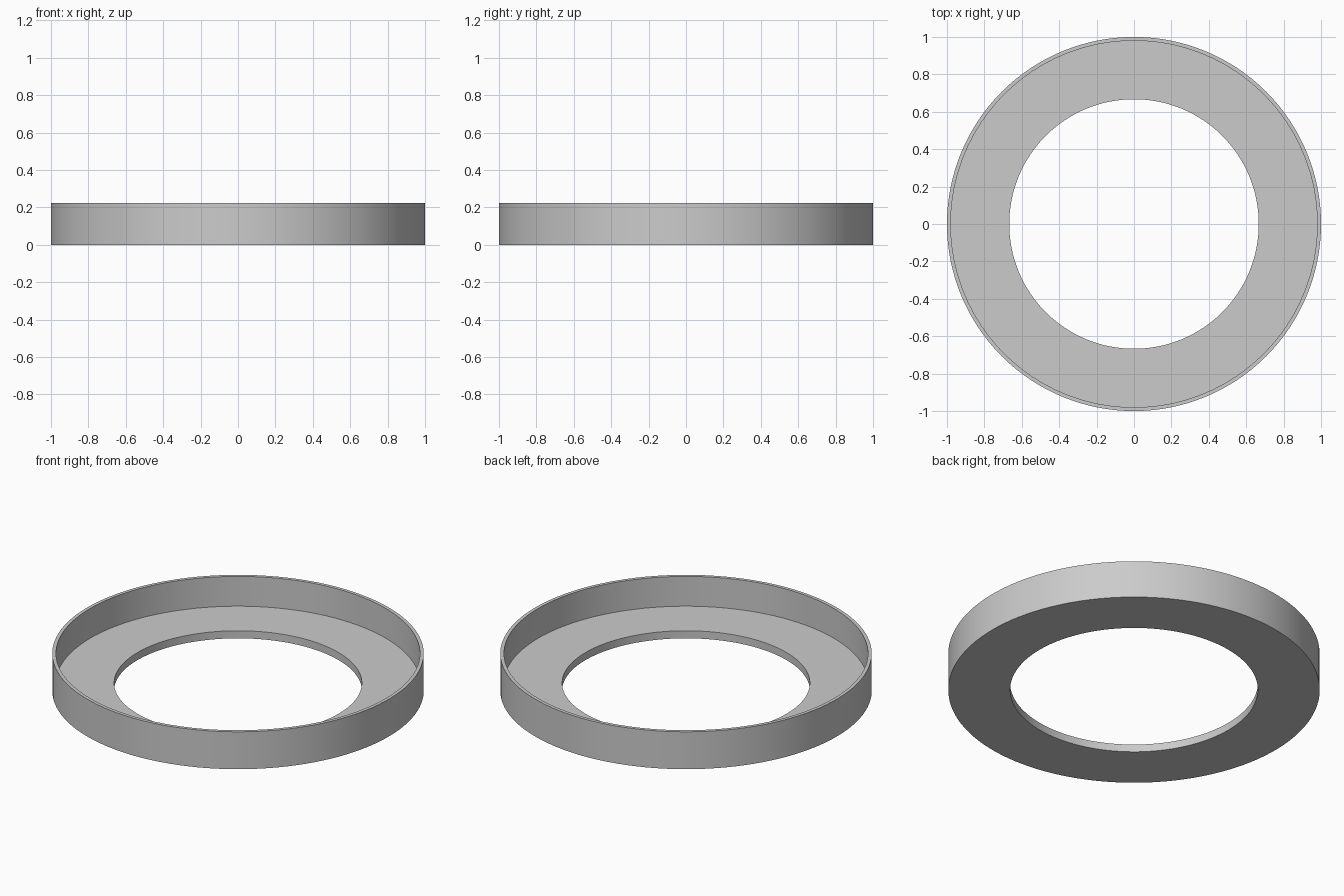
import bpy
import bmesh
import math

default_cube = bpy.data.objects.get("Cube")
if default_cube:
    bpy.data.objects.remove(default_cube, do_unlink=True)

SEGMENTS = 128
OUTER, INNER, HOLE = 1.0, 0.98, 0.667
HEIGHT, FLOOR = 0.222, 0.045

# Single grey finish
grey = bpy.data.materials.new("light grey")
grey.use_nodes = True
colour = (0.6, 0.6, 0.6, 1)
grey.diffuse_color = colour
grey.node_tree.nodes["Principled BSDF"].inputs["Base Color"].default_value = colour


def lathe(name, profile, material):
    """Revolve a closed (radius, height) profile around z."""
    bm = bmesh.new()
    rings = []
    for i in range(SEGMENTS):
        a = math.tau * i / SEGMENTS
        rings.append([bm.verts.new((r * math.cos(a), r * math.sin(a), z)) for r, z in profile])
    count = len(profile)
    for i, ring in enumerate(rings):
        following = rings[(i + 1) % SEGMENTS]
        for j in range(count):
            k = (j + 1) % count
            bm.faces.new((ring[j], following[j], following[k], ring[k]))
    bmesh.ops.recalc_face_normals(bm, faces=bm.faces)
    mesh = bpy.data.meshes.new(name)
    bm.to_mesh(mesh)
    bm.free()
    mesh.materials.append(material)
    obj = bpy.data.objects.new(name, mesh)
    bpy.context.collection.objects.link(obj)
    bpy.ops.object.select_all(action="DESELECT")
    obj.select_set(True)
    bpy.context.view_layer.objects.active = obj
    bpy.ops.object.shade_smooth_by_angle(angle=math.radians(30))
    return obj


# Flat ring floor with a thin upright rim
lathe("rimmed_ring", [
    (HOLE, 0), (OUTER, 0), (OUTER, HEIGHT),
    (INNER, HEIGHT), (INNER, FLOOR), (HOLE, FLOOR),
], grey)
